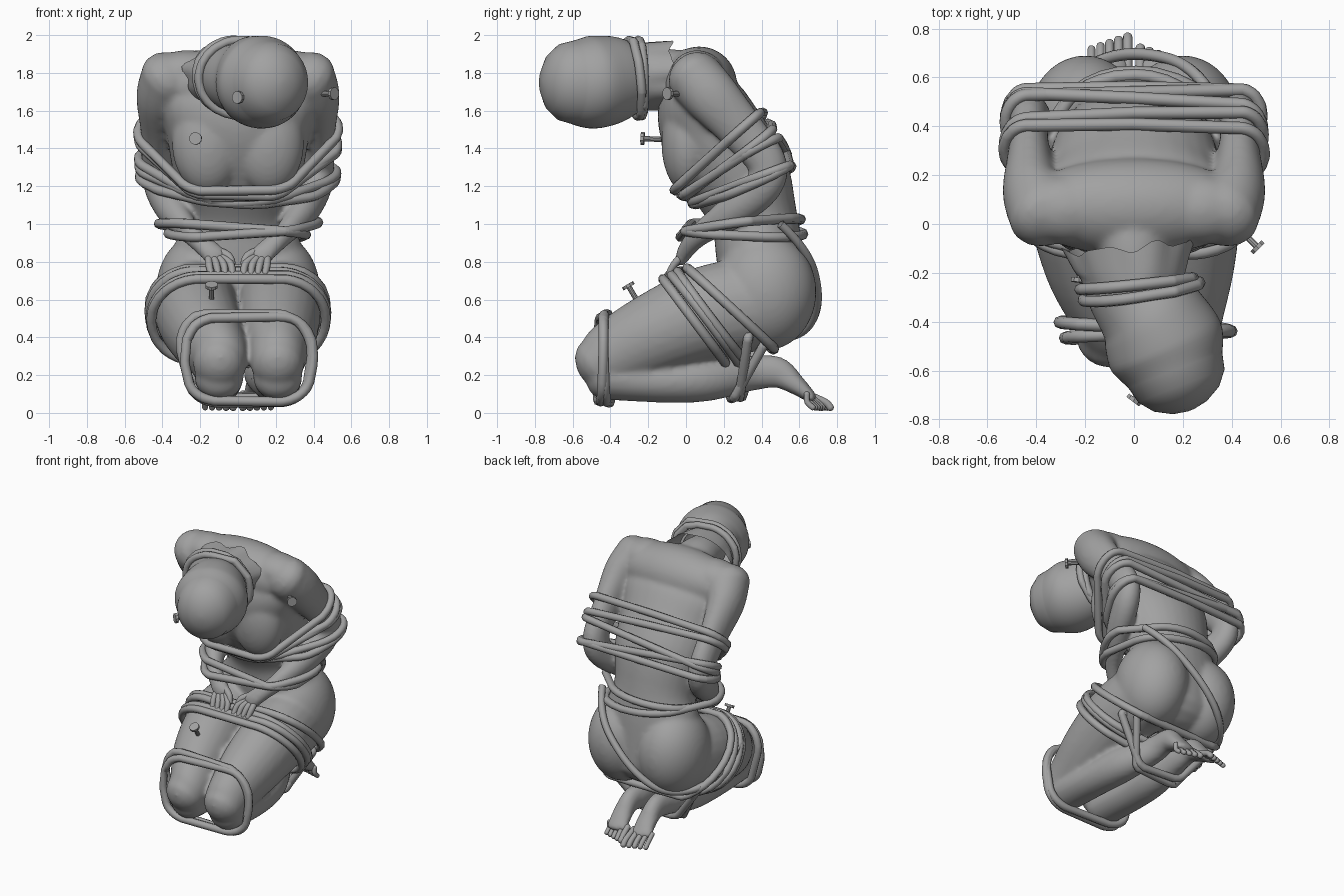
import bpy, bmesh, math
from mathutils import Vector

if "Cube" in bpy.data.objects:
    bpy.data.objects.remove(bpy.data.objects["Cube"])

X = Vector((1, 0, 0))
grey = bpy.data.materials.new("dark_grey")
grey.diffuse_color = (.36, .36, .36, 1)
grey.use_nodes = True
grey.node_tree.nodes["Principled BSDF"].inputs["Base Color"].default_value = grey.diffuse_color


def catmull(keys, steps=5):
    p = [keys[0]] + list(keys) + [keys[-1]]
    out = []
    for i in range(1, len(p) - 2):
        for s in range(steps):
            t = s / steps
            out.append([0.5 * (2 * b + (c - a) * t + (2 * a - 5 * b + 4 * c - d) * t * t
                               + (3 * b - a - 3 * c + d) * t ** 3)
                        for a, b, c, d in zip(*p[i - 1:i + 3])])
    return out + [list(keys[-1])]


def loft(bm, keys, n=24, cap_start=True, wave=0.0):
    """Elliptical loft through (x, y, z, rx, ry) sections with round ends."""
    secs = catmull(keys)
    pos = [Vector(s[:3]) for s in secs]
    rings = []
    last = len(secs) - 1

    def ring(c, t, rx, ry, w=0.0):
        side = (X - t * X.dot(t)).normalized()
        dep = t.cross(side)
        vs = []
        for k in range(n):
            a = math.tau * k / n
            g = w * (math.sin(7 * a) + 0.5 * math.sin(11 * a + 1))
            vs.append(bm.verts.new(c + side * rx * (1 + g) * math.cos(a)
                                   + dep * ry * (1 + g) * math.sin(a) - t * g * .3))
        rings.append(vs)

    def cap(i, t, sign, angles):
        rx, ry = secs[i][3:]
        for a in angles:
            ring(pos[i] + t * sign * 0.85 * min(rx, ry) * math.sin(a), t,
                 rx * math.cos(a), ry * math.cos(a))

    for i, s in enumerate(secs):
        t = (pos[min(i + 1, last)] - pos[max(i - 1, 0)]).normalized()
        if i == 0 and cap_start:
            cap(i, t, -1, (1.5, 1.2, 0.8, 0.4))
        ring(pos[i], t, s[3], s[4], wave * max(0, 1 - i / 9))
        if i == last:
            cap(i, t, 1, (0.4, 0.8, 1.2, 1.5))
    for a, b in zip(rings, rings[1:]):
        for k in range(n):
            bm.faces.new((a[k], a[(k + 1) % n], b[(k + 1) % n], b[k]))
    if cap_start:
        bm.faces.new(rings[0][::-1])
    bm.faces.new(rings[-1])


def blob(bm, c, r):
    for v in bmesh.ops.create_icosphere(bm, subdivisions=4, radius=1)['verts']:
        v.co = Vector(c) + Vector(v.co[i] * r[i] for i in range(3))


def link(name, data):
    data.materials.clear()
    data.materials.append(grey)
    ob = bpy.data.objects.new(name, data)
    bpy.context.collection.objects.link(ob)
    return ob


def make(bm, name, smooth=True):
    bmesh.ops.recalc_face_normals(bm, faces=bm.faces)
    me = bpy.data.meshes.new(name)
    bm.to_mesh(me)
    bm.free()
    me.polygons.foreach_set("use_smooth", [smooth] * len(me.polygons))
    return link(name, me)


# Body: torso, limbs, hands and feet merged into one skin
bm = bmesh.new()
digits = bmesh.new()
loft(bm, [(0, .42, .55, .32, .22), (0, .39, .83, .35, .23), (0, .36, 1.03, .29, .23),
          (0, .28, 1.25, .34, .27), (0, .14, 1.48, .38, .27), (0, .07, 1.66, .42, .23),
          (0, .04, 1.78, .36, .14)], n=32)
loft(bm, [(0, .05, 1.76, .17, .14), (0, -.12, 1.8, .14, .13), (.02, -.3, 1.78, .12, .12)])
blob(bm, (0, .07, 1.74), (.47, .2, .2))
for s in (-1, 1):
    blob(bm, (s * .20, .42, .64), (.235, .27, .31))
    blob(bm, (s * .16, .01, 1.43), (.19, .14, .27))
    blob(bm, (s * .27, .06, 1.8), (.2, .14, .12))
    # arm, bent at the elbow with the hand in the lap
    loft(bm, [(s * .36, .05, 1.77, .165, .15), (s * .42, .14, 1.67, .12, .145),
              (s * .43, .30, 1.49, .085, .12), (s * .43, .43, 1.32, .08, .105),
              (s * .41, .40, 1.19, .085, .10), (s * .34, .24, 1.06, .08, .09),
              (s * .24, .07, .94, .055, .06), (s * .15, .0, .86, .06, .045),
              (s * .11, -.02, .82, .065, .035)])
    for k in range(4):
        x = s * (.04 + .038 * k)
        loft(digits, [(s * (.09 + .022 * k), -.02, .83, .02, .02), (x, -.06, .79, .02, .02),
                      (x - s * .01, -.09, .74, .017, .017)], n=10)
    loft(digits, [(s * .11, .0, .86, .024, .024), (s * .05, -.03, .83, .022, .022),
                  (s * .03, -.05, .79, .018, .018)], n=10)
    # folded leg
    kx = -.10 if s < 0 else .21
    fx = -.09 if s < 0 else .11
    loft(bm, [(s * .2, .38, .58, .22, .25), (s * .22, .12, .53, .22, .25),
              (s * .13 + kx * .4, -.16, .42, .20, .22), (kx, -.38, .31, .155, .185),
              (kx, -.46, .26, .14, .15)])
    loft(bm, [(kx, -.43, .19, .13, .12), (kx, -.15, .165, .12, .11),
              (kx * .7 + fx * .3, .1, .18, .115, .12), (fx, .34, .21, .08, .095),
              (fx, .48, .215, .062, .085), (fx, .58, .15, .07, .055),
              (fx - .01, .66, .085, .08, .032)])
    for k in range(5):
        x = fx - .01 + s * (k - 2) * .037
        e = (.775 if s < 0 else .73) - .012 * k
        r = .02 - .001 * k
        loft(digits, [(x, .64, .10, r, r), (x, e - .04, .058, r, r),
                      (x, e - .01, .028, r, r)], n=10)
raw = make(bm, "body_raw")
rm = raw.modifiers.new("merge", 'REMESH')
rm.mode = 'VOXEL'
rm.voxel_size = 0.014
sm = raw.modifiers.new("soften", 'SMOOTH')
sm.factor, sm.iterations = 0.5, 12
dg = bpy.context.evaluated_depsgraph_get()
body_me = bpy.data.meshes.new_from_object(raw.evaluated_get(dg))
link("body", body_me)
body_me.polygons.foreach_set("use_smooth", [True] * len(body_me.polygons))
bpy.data.objects.remove(raw)
make(digits, "fingers_and_toes")

# Cloth hood with a pleated hem
bm = bmesh.new()
loft(bm, [(-.02, -.09, 1.79, .265, .18), (-.01, -.19, 1.785, .225, .18),
          (.0, -.28, 1.775, .19, .185), (.07, -.38, 1.765, .22, .23),
          (.13, -.50, 1.75, .245, .245), (.17, -.60, 1.75, .205, .22)],
     n=56, cap_start=False, wave=.05)
hood = make(bm, "hood")
body_pts = [v.co.copy() for v in body_me.vertices]
hood_pts = [v.co.copy() for v in hood.data.vertices]


def curve(name, pts, r, kind='POLY', cyclic=True):
    cu = bpy.data.curves.new(name, 'CURVE')
    cu.dimensions = '3D'
    cu.bevel_depth, cu.bevel_resolution = r, 2
    sp = cu.splines.new(kind)
    sp.points.add(len(pts) - 1)
    for pt, co in zip(sp.points, pts):
        pt.co = (*co, 1)
    sp.use_cyclic_u = cyclic
    sp.use_endpoint_u = not cyclic
    link(name, cu)


def rope(name, f, b, tilt=(0, 0), pts=body_pts, r=.026, tol=.012, slack=0.0, reach=.04):
    """Taut loop round whatever a plane through (y, z) points f and b cuts."""
    o = Vector((0, *f))
    u = Vector((0, *b)) - o
    length = u.length
    u.normalize()
    nrm = u.cross(Vector((1, *tilt))).normalized()
    w = nrm.cross(u)
    mid = o + u * length / 2
    near = [p - mid for p in pts if abs(nrm.dot(p - mid)) < tol]
    flat = [(q.dot(u), q.dot(w)) for q in near if abs(q.dot(u)) < length / 2 + reach]
    loop = []
    for k in range(36):
        c, s = math.cos(math.tau * k / 36), math.sin(math.tau * k / 36)
        m = max(flat, key=lambda q: q[0] * c + q[1] * s)
        loop.append(mid + u * (m[0] + c * r * .6) + w * (m[1] + s * (r * .6 + slack)))
    curve(name, loop, r)


# Ropes round the chest and arms
for f, b, t in [((-.09, 1.15), (.42, 1.60), (0, .03)), ((-.07, 1.11), (.45, 1.52), (0, -.06)),
                ((-.03, 1.12), (.56, 1.44), (0, .12)), ((-.04, 1.07), (.58, 1.37), (0, -.10)),
                ((.0, 1.1), (.60, 1.32), (0, .02))]:
    rope("chest_rope", f, b, t, reach=.09)
# Ropes round the wrists and waist
rope("wrist_rope", (.02, .95), (.57, 1.02), (0, .06), reach=.06)
rope("wrist_rope", (.03, .98), (.57, .95), (0, -.08), reach=.06)
# Ropes round the thighs and shins
for f, b, t in [((-.13, .72), (.19, .29), (0, .0)), ((-.08, .72), (.25, .29), (0, .05)),
                ((-.03, .74), (.30, .30), (0, -.05)), ((.03, .74), (.44, .36), (0, .02))]:
    rope("thigh_rope", f, b, t, slack=.015, reach=.02)
rope("shin_rope", (.38, .33), (.24, .07), (.05, 0))
rope("shin_rope", (.34, .35), (.29, .07), (-.05, 0))
# Ropes round the knees and the hood
rope("knee_rope", (-.45, .50), (-.46, .06), (.04, 0), slack=.03)
rope("knee_rope", (-.42, .47), (-.41, .08), (-.05, 0), slack=.02)
rope("neck_rope", (-.30, 1.95), (-.26, 1.59), (.15, 0), hood_pts, .024, .03, reach=.01)
rope("neck_rope", (-.25, 1.95), (-.24, 1.59), (.1, 0), hood_pts, .024, .03, reach=.01)

# Long rope from the waist across the seat to the far thigh
curve("seat_rope", [(.33, .50, 1.0), (.26, .64, .87), (.1, .70, .70), (-.12, .70, .50),
                    (-.32, .56, .36), (-.46, .25, .42), (-.44, .0, .6)], .024, 'NURBS', False)


# Nails: shaft with a flat head
def nail(tip, d):
    q = Vector(d).to_track_quat('Z', 'Y').to_matrix().to_4x4()
    bm = bmesh.new()
    for r, z, h in ((.014, .0, .10), (.034, .05, .018)):
        vs = bmesh.ops.create_cone(bm, cap_ends=True, segments=10, radius1=r,
                                   radius2=r, depth=h)['verts']
        for v in vs:
            v.co = q @ Vector((v.co.x, v.co.y, v.co.z + z)) + Vector(tip)
    make(bm, "nail", False)


nail((-.22, -.18, 1.45), (-.1, -1, .05))
nail((.47, -.06, 1.69), (.7, -.7, 0))
nail((-.14, -.28, .63), (0, -.5, .85))
nail((.03, -.68, 1.67), (-.6, -.8, 0))
